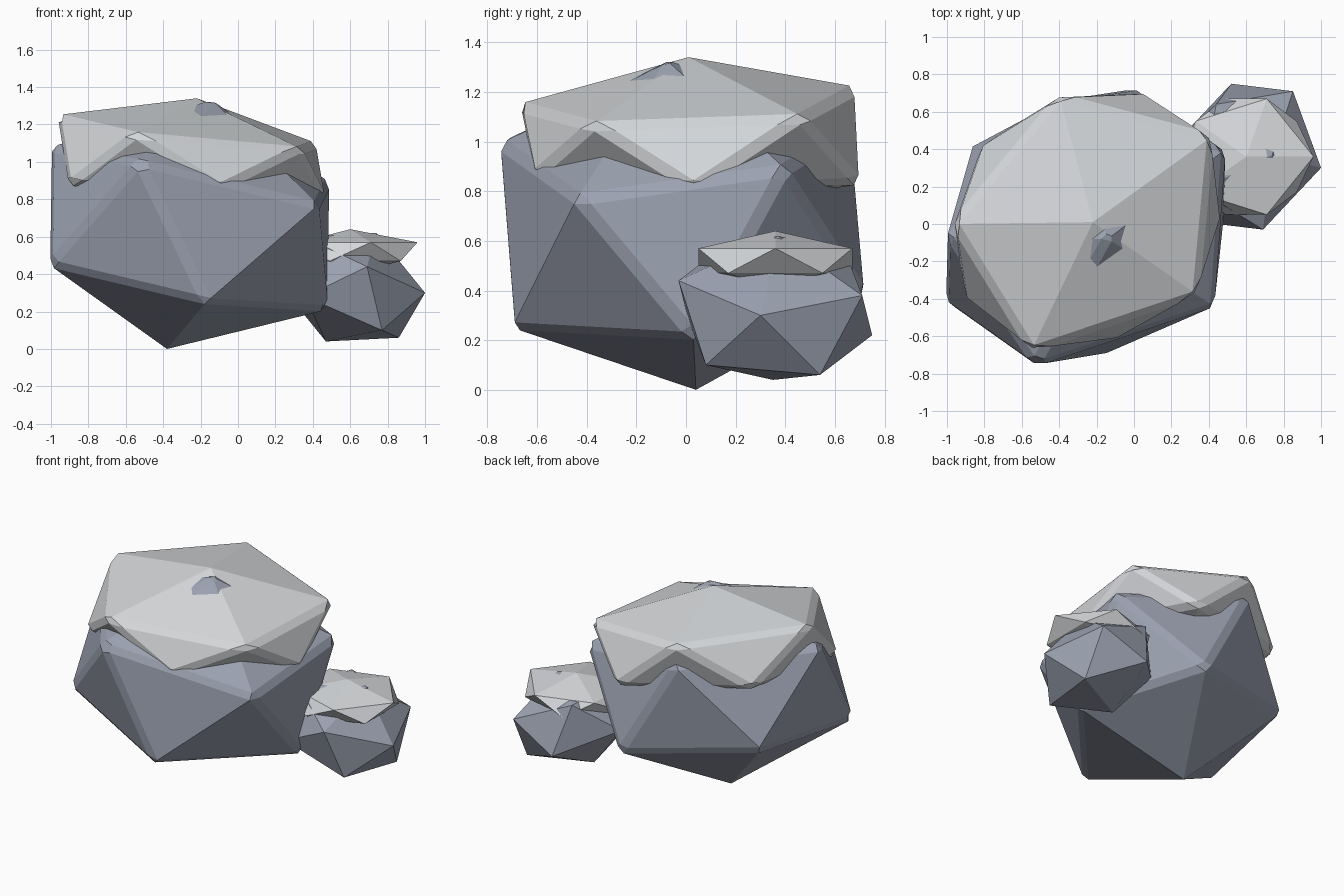
import bpy
import bmesh
from math import radians
from mathutils import Vector

cube = bpy.data.objects.get("Cube")
if cube:
    bpy.data.objects.remove(cube, do_unlink=True)


def make_material(name, colour):
    mat = bpy.data.materials.new(name)
    mat.use_nodes = True
    mat.diffuse_color = (*colour, 1)
    bsdf = mat.node_tree.nodes["Principled BSDF"]
    bsdf.inputs["Base Color"].default_value = (*colour, 1)
    bsdf.inputs["Roughness"].default_value = 0.9
    return mat


stone = make_material("blue grey stone", (0.33, 0.36, 0.44))
snow = make_material("snow white", (0.66, 0.68, 0.70))


def make_boulder(name, points, centre, material, bevel=0, mirrored=False):
    """Faceted boulder: hull of the corners, optionally with opposite corners."""
    corners = [Vector(p) for p in points]
    if mirrored:
        corners += [2 * Vector(centre) - p for p in corners]
    bm = bmesh.new()
    for p in corners:
        bm.verts.new(p)
    bmesh.ops.convex_hull(bm, input=bm.verts)
    bmesh.ops.recalc_face_normals(bm, faces=bm.faces)
    mesh = bpy.data.meshes.new(name)
    bm.to_mesh(mesh)
    bm.free()
    obj = bpy.data.objects.new(name, mesh)
    bpy.context.collection.objects.link(obj)
    mesh.materials.append(material)
    if bevel:
        mod = obj.modifiers.new("worn_edges", "BEVEL")
        mod.width = bevel
        mod.segments = 1
        mod.limit_method = "ANGLE"
        mod.angle_limit = radians(42)
    return obj


# Large boulder: bottom point, lower ring, upper ring, top point
make_boulder("large_rock", [
    (-0.38, 0.04, 0.0), (-0.17, -0.70, 0.25), (0.48, 0.03, 0.21),
    (0.01, 0.73, 0.38), (-0.87, 0.42, 0.50), (-1.01, -0.42, 0.45),
    (-0.53, -0.76, 1.00), (0.43, -0.44, 0.77), (0.49, 0.40, 0.89),
    (-0.38, 0.67, 1.06), (-1.00, -0.07, 1.08), (-0.14, -0.08, 1.33),
], None, stone, bevel=0.03)

# Snow slab on the large boulder
make_boulder("large_snow_cap", [
    (-0.22, 0.01, 1.34), (-0.55, -0.68, 1.15), (0.34, -0.38, 1.07),
    (0.42, 0.47, 1.10), (-0.40, 0.69, 1.22), (-0.97, 0.0, 1.25),
    (-0.09, -0.62, 0.86), (0.47, 0.03, 0.81), (0.05, 0.71, 0.83),
    (-0.82, 0.43, 0.93), (-0.91, -0.40, 0.88), (-0.30, 0.02, 0.72),
], None, snow, bevel=0.03)

# Small boulder beside it
make_boulder("small_rock", [
    (1.0, 0.30, 0.30), (0.69, -0.03, 0.44), (0.77, 0.08, 0.10),
    (0.86, 0.54, 0.06), (0.85, 0.71, 0.38), (0.47, 0.35, 0.04),
], (0.605, 0.36, 0.33), stone, mirrored=True)

# Snow slab on the small boulder
make_boulder("small_snow_cap", [
    (0.60, 0.36, 0.64), (0.96, 0.36, 0.57), (0.71, 0.67, 0.57),
    (0.33, 0.55, 0.57), (0.33, 0.17, 0.57), (0.71, 0.05, 0.57),
], (0.60, 0.36, 0.52), snow, mirrored=True)
